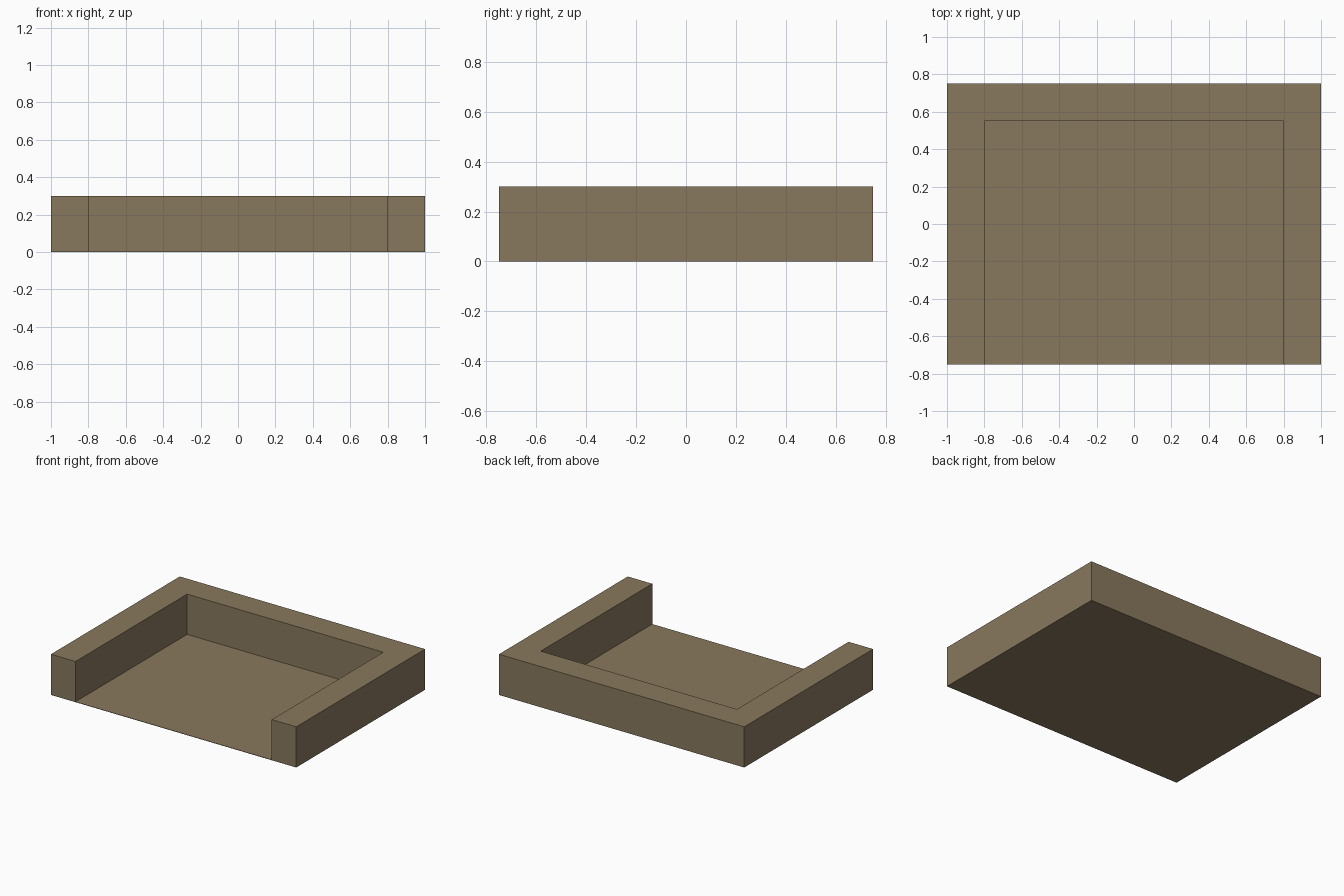
import bpy

if "Cube" in bpy.data.objects:
    bpy.data.objects.remove(bpy.data.objects["Cube"])

W, D, H = 2.0, 1.5, 0.3      # overall width, depth, height
WALL = 0.2                   # wall thickness
FLOOR = 0.003                # thin floor sheet


def box(name, x0, x1, y0, y1, z0, z1):
    bpy.ops.mesh.primitive_cube_add(
        size=1, location=((x0 + x1) / 2, (y0 + y1) / 2, (z0 + z1) / 2))
    ob = bpy.context.object
    ob.name = name
    ob.scale = (x1 - x0, y1 - y0, z1 - z0)
    bpy.ops.object.transform_apply(location=True, rotation=False, scale=True)
    return ob


# Tray body: three walls around a thin floor, open at the front
tray = box("open_front_tray", -W / 2, W / 2, -D / 2, D / 2, 0, H)

# Recess cutter, reaching out through the front and the top
cutter = box("recess_cutter", -W / 2 + WALL, W / 2 - WALL,
             -D / 2 - 0.2, D / 2 - WALL, FLOOR, H + 0.2)
cutter.hide_render = True

mod = tray.modifiers.new("recess", 'BOOLEAN')
mod.operation = 'DIFFERENCE'
mod.solver = 'EXACT'
mod.object = cutter
bpy.context.view_layer.objects.active = tray
bpy.ops.object.modifier_apply(modifier=mod.name)
bpy.data.objects.remove(cutter, do_unlink=True)

# One flat brown for the whole piece
brown = bpy.data.materials.new("dusty_brown")
brown.diffuse_color = (0.25, 0.19, 0.112, 1)
brown.use_nodes = True
brown.node_tree.nodes["Principled BSDF"].inputs["Base Color"].default_value = brown.diffuse_color
tray.data.materials.clear()
tray.data.materials.append(brown)
